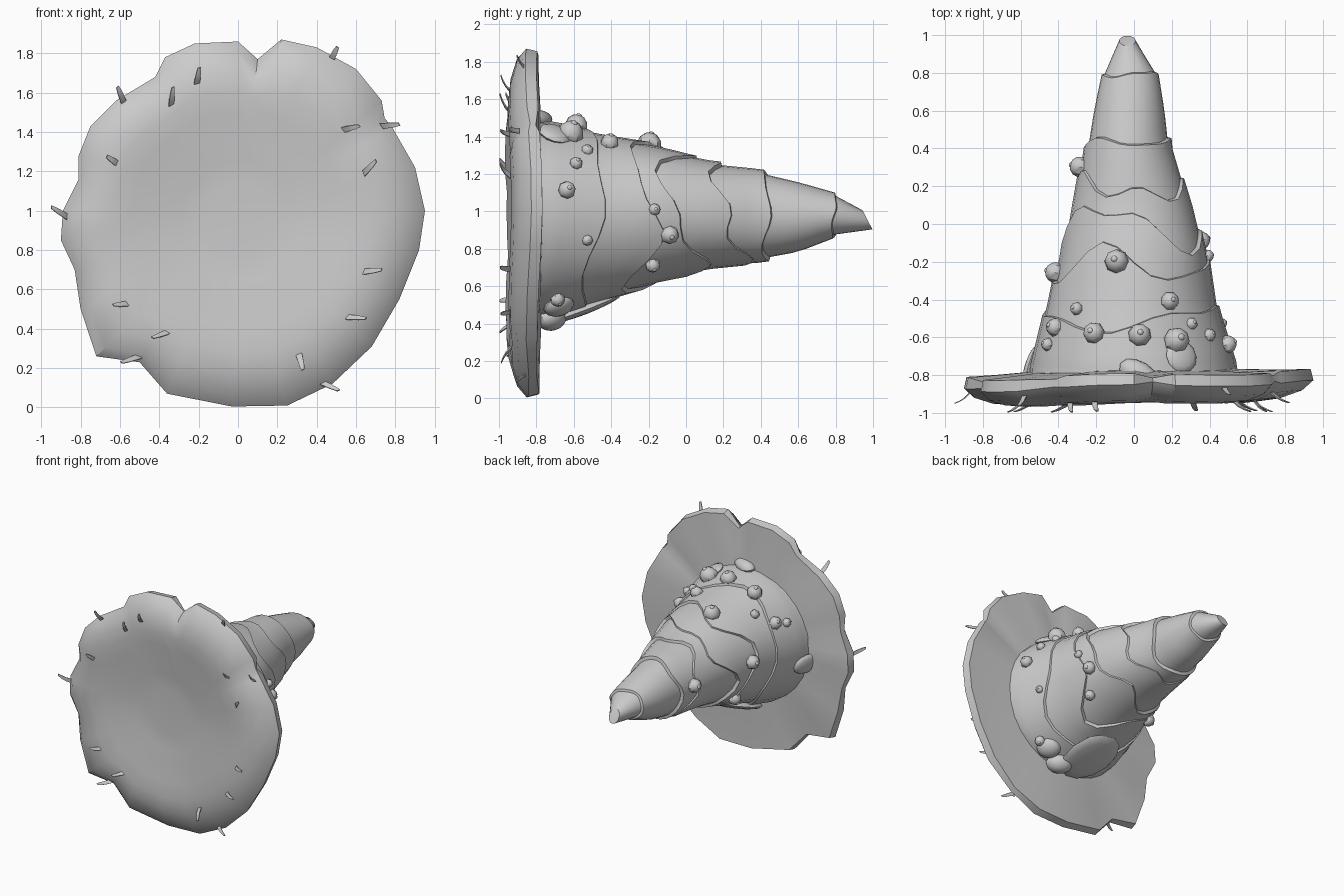
import bpy, bmesh, math, random
from mathutils import Vector, Matrix

if "Cube" in bpy.data.objects:
    bpy.data.objects.remove(bpy.data.objects["Cube"])

random.seed(4)
CZ = 0.95


def finish(name, bm, angle=35):
    bmesh.ops.recalc_face_normals(bm, faces=bm.faces)
    me = bpy.data.meshes.new(name)
    bm.to_mesh(me)
    bm.free()
    ob = bpy.data.objects.new(name, me)
    bpy.context.collection.objects.link(ob)
    bpy.ops.object.select_all(action='DESELECT')
    ob.select_set(True)
    bpy.context.view_layer.objects.active = ob
    bpy.ops.object.shade_smooth_by_angle(angle=math.radians(angle))
    return ob


def loft(bm, rings):
    """Skin a list of closed rings and cap both ends."""
    loops = [[bm.verts.new(p) for p in r] for r in rings]
    n = len(loops[0])
    for a, b in zip(loops, loops[1:]):
        for i in range(n):
            bm.faces.new((a[i], a[(i + 1) % n], b[(i + 1) % n], b[i]))
    bm.faces.new(loops[0])
    bm.faces.new(loops[-1])


def lerp_table(table, t):
    t = max(table[0][0], min(table[-1][0], t))
    for a, b in zip(table, table[1:]):
        if t <= b[0]:
            k = (t - a[0]) / (b[0] - a[0])
            return [p + (q - p) * k for p, q in zip(a[1:], b[1:])]


# Brim: irregular notched outline (x, z) swept through a curled plate profile
outline = [(.95, 1.0), (.9, 1.22), (.78, 1.43), (.745, 1.47), (.73, 1.56), (.6, 1.72), (.4, 1.83),
           (.22, 1.87), (.1, 1.77), (0, 1.86), (-.22, 1.85), (-.37, 1.78), (-.42, 1.68),
           (-.62, 1.56), (-.75, 1.43), (-.81, 1.28), (-.81, 1.16), (-.89, 1.0), (-.9, .85),
           (-.83, .7), (-.8, .5), (-.72, .26), (-.5, .23), (-.36, .07), (-.03, .005),
           (.25, .01), (.48, .12), (.68, .31), (.82, .55), (.92, .8)]
creases = {3: .03, 8: .04, 12: .02, 16: .025, 19: .03, 22: .02, 26: .02}
front = [(0, -.9), (.2, -.902), (.33, -.908), (.42, -.922), (.6, -.932), (.72, -.952), (.83, -.942),
         (.94, -.91), (1, -.86)]
back = [(.985, -.80), (.8, -.792), (.62, -.78), (.3, -.77)]


def brim_ring(f, y, crease):
    ring = []
    for i, (x, z) in enumerate(outline):
        a, r = math.atan2(z - CZ, x), math.hypot(x, z - CZ)
        k = f * f
        rr = f * (r * k + .92 * (1 - k))
        dy = k * (.022 * math.cos(a) + .012 * math.sin(4 * a + 1))
        dy += crease * creases.get(i, 0) * k
        ring.append((rr * math.cos(a), y + dy, CZ + rr * math.sin(a)))
    return ring


bm = bmesh.new()
loft(bm, [brim_ring(f, y, .4 if f > .7 else 0) for f, y in front[1:]]
     + [brim_ring(f, y, -.6) for f, y in back])
finish("brim", bm, 38)

# Cone: y, centre x, centre z, radius x, radius z
cone = [(-.875, 0, .95, .57, .55), (-.75, 0, .95, .555, .54), (-.45, -.01, .965, .45, .445),
        (-.15, 0, .985, .38, .36), (.1, -.01, .98, .315, .29), (.4, -.03, .975, .225, .24),
        (.6, -.025, .97, .19, .19), (.8, -.02, .98, .145, .115), (.97, -.035, .965, .055, .05)]


def on_cone(y, a, off=0):
    cx, cz, rx, rz = lerp_table(cone, y)
    return Vector((cx + (rx + off) * math.cos(a), y, cz + (rz + off) * math.sin(a)))


N = 28
ANG = [2 * math.pi * i / N for i in range(N)]
bm = bmesh.new()
rings = [[on_cone(t[0], a, -.012) for a in ANG] for t in cone]
rings[-1] = [p + Vector((0, .7 * (.965 - p.z), .35 * (p.z - .965) - .01)) for p in rings[-1]]
loft(bm, rings)
finish("cone_core", bm)

# Overlapping ragged layers that flare into ledges: start y, end y, waviness, waves, phase, ledge
layers = [(-.87, -.5, .06, 2, .8, .015), (-.72, -.22, .09, 3, 2.0, .016),
          (-.45, -.02, .11, 2, 3.6, .014), (-.2, .25, .1, 1, 3.5, .012),
          (.1, .43, .02, 3, 1.0, .012), (.35, .79, .012, 2, 0, .004)]
for n, (y0, y1, amp, waves, ph, off) in enumerate(layers):
    ends = [y1 + amp * math.sin(waves * a + ph) + amp * .4 * math.sin(5 * a + 2 * ph)
            for a in ANG]
    rings = [[on_cone(y0 + (e - y0) * k / 6, a, -.014 + (off + .014) * k / 6)
              for a, e in zip(ANG, ends)] for k in range(7)]
    if n == 0:
        rings[0] = [on_cone(y0, a, .01) for a in ANG]
    rings.append([on_cone(e + .012, a, -.03) for a, e in zip(ANG, ends)])
    bm = bmesh.new()
    loft(bm, rings)
    finish("cone_layer_%d" % (n + 1), bm)

# Warts: y, angle around the cone in degrees, radius
warts = [(-.2, 103, .065), (.3, 172, .055), (-.26, 173, .055), (-.41, 64, .05), (-.45, 130, .035),
         (-.55, 146, .05), (-.58, 114, .058), (-.59, 86, .062), (-.62, 64, .07), (-.53, 50, .033),
         (-.59, 37, .035), (-.64, 18, .048), (-.17, 4, .033), (-.09, -18, .05), (-.18, -46, .04),
         (-.53, -14, .03), (-.69, -53, .04), (-.2, 222, .05), (-.64, 150, .035)]


def outward(y, a):
    p, q = on_cone(y, a), on_cone(y + .05, a)
    tangent = on_cone(y, a + .05) - on_cone(y, a - .05)
    nrm = tangent.cross(q - p).normalized()
    radial = Vector((math.cos(a), 0, math.sin(a)))
    return p, nrm if nrm.dot(radial) > 0 else -nrm


bm = bmesh.new()
for y, deg, r in warts:
    p, nrm = outward(y, math.radians(deg))
    rot = nrm.to_track_quat('Z', 'Y').to_matrix().to_4x4()
    for rad, lift in ((r, .2), (r * .3, 1.0)):
        bmesh.ops.create_uvsphere(bm, u_segments=8, v_segments=6, radius=rad,
                                  matrix=Matrix.Translation(p + nrm * r * lift) @ rot)
finish("warts", bm, 40)

# Smooth swellings at the foot of the cone: y, angle, size around / along / out
bm = bmesh.new()
for y, deg, w, l, h in [(-.8, 87, .12, .07, .05), (-.7, 62, .09, .09, .03),
                        (-.72, -78, .1, .08, .07), (-.68, -62, .09, .08, .05),
                        (-.56, -95, .2, .24, .035), (-.76, 190, .12, .08, .03)]:
    p, nrm = outward(y, math.radians(deg))
    rot = nrm.to_track_quat('Z', 'Y').to_matrix().to_4x4()
    bmesh.ops.create_uvsphere(bm, u_segments=12, v_segments=8, radius=1,
                              matrix=Matrix.Translation(p) @ rot @ Matrix.Diagonal((w, l, h, 1)))
finish("foot_swellings", bm)

# Small curved barbs on the front of the brim (x, z)
barbs = [(-.21, 1.64), (-.34, 1.53), (-.6, 1.23), (-.54, .53), (-.34, .39), (.31, .27), (.55, .46),
         (.64, .69), (.64, 1.19), (.53, 1.41), (.47, 1.76), (-.58, 1.55), (-.87, .97),
         (-.5, .26), (.73, 1.43), (.42, .13)]
bm = bmesh.new()
for x, z in barbs:
    d = Vector((x, 0, z - CZ))
    y = lerp_table(front, d.length / .92)[0]
    out = d.normalized()
    side = Vector((-out.z, 0, out.x))
    lean = random.uniform(-.9, .9)
    rings = []
    for s, fwd, w in [(0, .01, .016), (.028, -.018, .015), (.055, -.034, .013), (.08, -.044, .008)]:
        c = Vector((x, y + fwd, z)) + (out + side * lean) * s
        t = Vector((0, .002, 0)) + out * .002
        rings.append([c + side * w + t, c - side * w + t, c - side * w - t, c + side * w - t])
    loft(bm, rings)
finish("brim_barbs", bm, 30)
